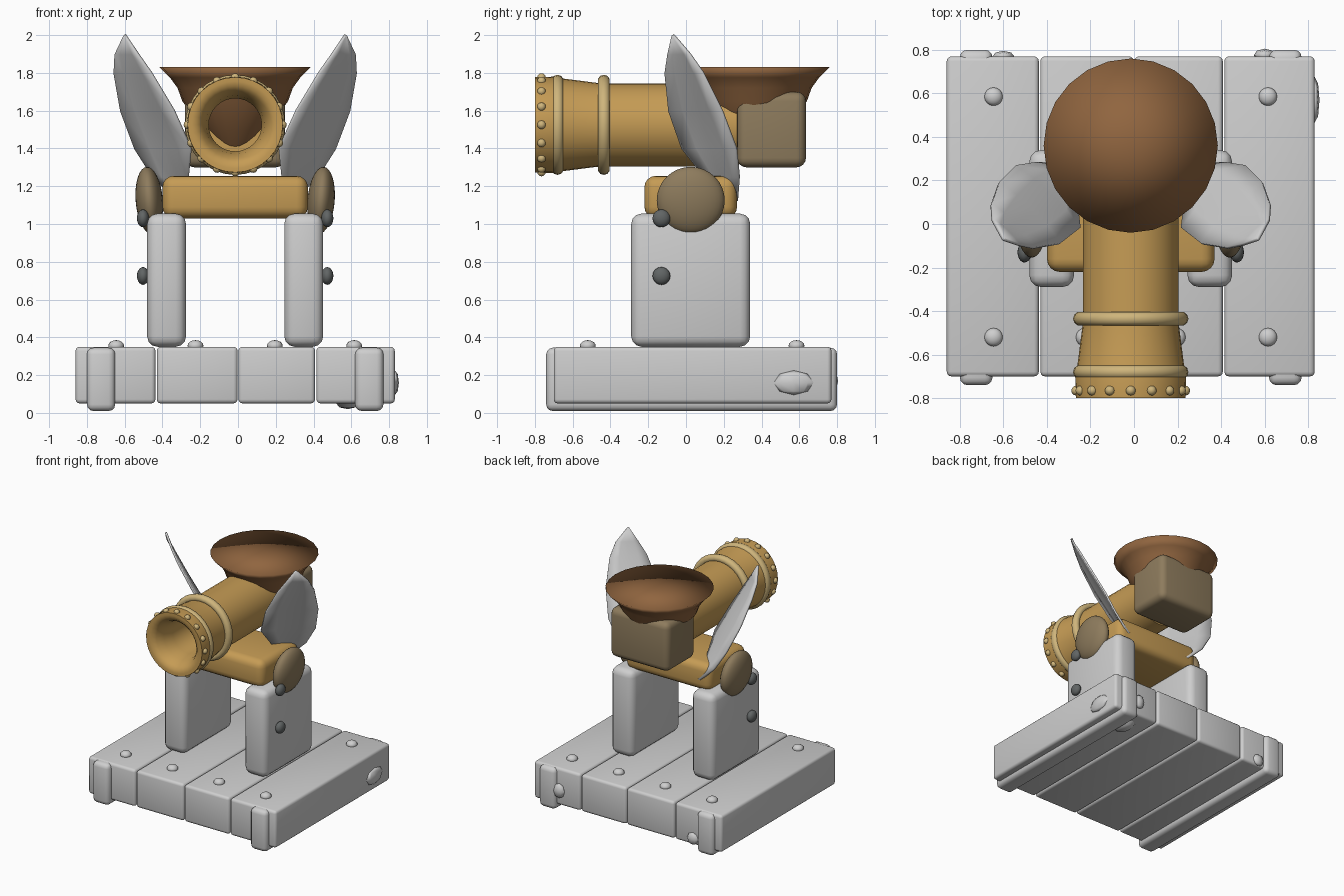
import bpy, bmesh, math
from mathutils import Vector, Matrix

if "Cube" in bpy.data.objects:
    bpy.data.objects.remove(bpy.data.objects["Cube"])

CX = -0.015  # centre line of the model


def material(name, rgb):
    m = bpy.data.materials.new(name)
    m.use_nodes = True
    m.diffuse_color = (*rgb, 1)
    m.node_tree.nodes["Principled BSDF"].inputs["Base Color"].default_value = (*rgb, 1)
    return m


GREY = material("light grey", (0.62, 0.62, 0.62))
GOLD = material("gold", (0.56, 0.33, 0.09))
TAN = material("pale gold", (0.62, 0.46, 0.2))
OLIVE = material("olive brown", (0.27, 0.2, 0.11))
BROWN = material("brown", (0.28, 0.13, 0.05))
DARK = material("dark grey", (0.12, 0.13, 0.13))


def finish(name, bm, mat, angle=40):
    bmesh.ops.recalc_face_normals(bm, faces=bm.faces)
    me = bpy.data.meshes.new(name)
    bm.to_mesh(me)
    bm.free()
    me.materials.append(mat)
    ob = bpy.data.objects.new(name, me)
    bpy.context.collection.objects.link(ob)
    bpy.ops.object.select_all(action="DESELECT")
    ob.select_set(True)
    bpy.context.view_layer.objects.active = ob
    bpy.ops.object.shade_smooth_by_angle(angle=math.radians(angle))
    return ob


def box(name, x, y, z, mat, bevel=0.03, segments=3):
    bm = bmesh.new()
    bmesh.ops.create_cube(bm, size=1)
    for v in bm.verts:
        for i, (lo, hi) in enumerate((x, y, z)):
            v.co[i] = (lo + hi) / 2 + v.co[i] * (hi - lo)
    bmesh.ops.bevel(bm, geom=bm.edges[:], offset=bevel, segments=segments,
                    profile=0.5, affect="EDGES")
    return finish(name, bm, mat)


def ball(name, centre, radii, mat, tilt=0, seg=20):
    bm = bmesh.new()
    bmesh.ops.create_uvsphere(bm, u_segments=seg, v_segments=seg // 2, radius=1)
    bm.transform(Matrix.Translation(centre) @ Matrix.Rotation(tilt, 4, "Y")
                 @ Matrix.Diagonal((*radii, 1)))
    return finish(name, bm, mat, 60)


def lathe(name, profile, centre, mat, along_y=False, seg=32, angle=40, closed=False):
    """Spin (radius, height) points about z, or about y."""
    bm = bmesh.new()
    vs = [bm.verts.new((r, 0, h)) for r, h in profile]
    loop = vs + vs[:1] if closed else vs
    edges = [bm.edges.new(p) for p in zip(loop, loop[1:])]
    bmesh.ops.spin(bm, geom=vs + edges, cent=(0, 0, 0), axis=(0, 0, 1),
                   angle=math.tau, steps=seg, use_duplicate=False)
    bmesh.ops.remove_doubles(bm, verts=bm.verts, dist=1e-4)
    turn = Matrix.Rotation(-math.pi / 2, 4, "X") if along_y else Matrix()
    bm.transform(Matrix.Translation(centre) @ turn)
    return finish(name, bm, mat, angle)


# Plank base with cross rails and studs
for i, (a, b) in enumerate(((-0.86, -0.437), (-0.43, -0.002), (0.002, 0.408), (0.415, 0.83))):
    box(f"plank_{i}", (a, b), (-0.7, 0.77), (0.05, 0.35), GREY, 0.022)
for side, x in (("right", -0.725), ("left", 0.695)):
    box(f"{side}_rail", (x - 0.075, x + 0.075), (-0.74, 0.8), (0.01, 0.345), GREY, 0.035)
for x in (-0.645, -0.225, 0.195, 0.615):
    for y in (-0.52, 0.585):
        ball("base_stud", (x, y, 0.355), (0.042, 0.042, 0.03), GREY, seg=16)

# Chipped lumps on the base
for centre, radii in (((0.83, 0.57, 0.16), (0.022, 0.105, 0.065)),
                      ((0.6, 0.775, 0.17), (0.05, 0.03, 0.06)),
                      ((-0.6, 0.77, 0.1), (0.05, 0.025, 0.05)),
                      ((0.58, 0.58, 0.05), (0.06, 0.1, 0.03))):
    ball("chip", centre, radii, GREY, seg=8)

# Uprights, side bolts and hub discs
for name, s in (("right", -1), ("left", 1)):
    x = CX + s * 0.363
    box(f"{name}_upright", (x - 0.103, x + 0.103), (-0.29, 0.34), (0.35, 1.055), GREY, 0.055)
    for z in (0.725, 1.03):
        ball(f"{name}_bolt", (CX + s * 0.488, -0.13, z), (0.032, 0.047, 0.047), DARK)
    ball(f"{name}_hub", (CX + s * 0.455, 0.025, 1.125), (0.072, 0.18, 0.178), OLIVE, s * 0.08, 32)

# Cross bar
box("cross_bar", (-0.4, 0.37), (-0.22, 0.27), (1.03, 1.255), GOLD, 0.06, 4)

# Barrel with a hollow mouth
lathe("barrel", [(0, 0.26), (0.14, 0.26), (0.14, -0.62), (0.155, -0.71), (0.18, -0.77),
                 (0.205, -0.795), (0.23, -0.8), (0.252, -0.8), (0.255, -0.7), (0.245, -0.65),
                 (0.222, -0.47), (0.22, -0.4), (0.22, 0.28), (0, 0.28)],
      (CX, 0, 1.525), GOLD, True)
for i, (y, r) in enumerate(((-0.68, 0.235), (-0.435, 0.235))):
    ring = [(r + 0.03 * math.cos(t * math.pi / 5), 0.032 * math.sin(t * math.pi / 5))
            for t in range(10)]
    lathe(f"barrel_ring_{i}", ring, (CX, y, 1.525), TAN, True, 32, 60, True)
for i in range(16):
    t = math.tau * i / 16
    ball("muzzle_rivet", (CX + 0.25 * math.cos(t), -0.765, 1.525 + 0.25 * math.sin(t)),
         (0.023, 0.023, 0.023), TAN, seg=12)

# Rear block and funnel
box("rear_block", (CX - 0.265, CX + 0.265), (0.27, 0.635), (1.3, 1.7), OLIVE, 0.05, 4)
lathe("funnel", [(0, 1.31), (0.1, 1.41), (0.17, 1.5), (0.28, 1.65), (0.305, 1.72),
                 (0.345, 1.775), (0.4, 1.83), (0, 1.83)], (CX, 0.36, 0), BROWN, False, 24, 180)

# Leaf ears: rows of inner edge, outer edge and height
ROWS = ((0.25, 0.25, 0.30, 0.27, 1.12), (0.25, 0.10, 0.435, 0.28, 1.25),
        (0.235, -0.02, 0.53, 0.265, 1.4), (0.325, -0.09, 0.605, 0.19, 1.6),
        (0.445, -0.11, 0.64, 0.09, 1.8), (0.515, -0.095, 0.635, 0.02, 1.9),
        (0.582, -0.072, 0.588, -0.066, 2.0))
for name, s in (("right", -1), ("left", 1)):
    bm = bmesh.new()
    grid = []
    for x0, y0, x1, y1, z in ROWS:
        row = []
        for k in range(5):
            t = k / 4
            dip = 0.16 * t * (1 - t) * (x1 - x0)
            row.append(bm.verts.new((CX + s * (x0 + (x1 - x0) * t - dip),
                                     y0 + (y1 - y0) * t + dip, z)))
        grid.append(row)
    for a, b in zip(grid, grid[1:]):
        for k in range(4):
            bm.faces.new((a[k], a[k + 1], b[k + 1], b[k]))
    ear = finish(f"{name}_ear", bm, GREY, 60)
    mod = ear.modifiers.new("thickness", "SOLIDIFY")
    mod.thickness, mod.offset = 0.015, 0
